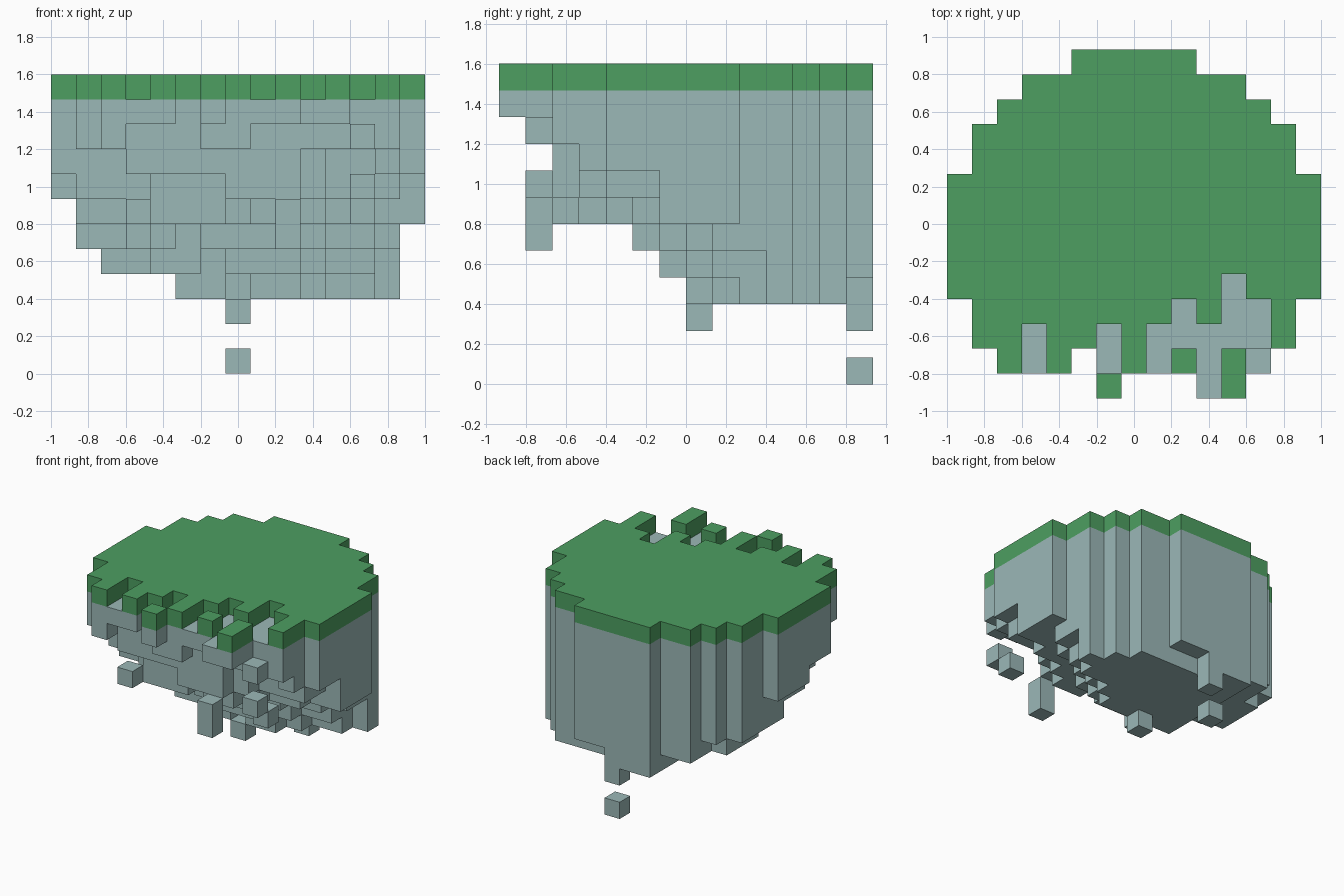
import bpy, bmesh

if "Cube" in bpy.data.objects:
    bpy.data.objects.remove(bpy.data.objects["Cube"])

C = 2 / 15                      # cube size; grid is 15 x 14 x 12 cells
GRASS = 11                      # top layer

# Island outline: first and last cell of each row, front to back
SPANS = [(6, 6), (2, 12), (1, 13), (1, 13)] + [(0, 14)] * 5 + \
        [(1, 13), (1, 13), (2, 12), (3, 11), (5, 9)]
# Lowest layer reached by each row and by each column
ROW = [10, 9, 7, 6, 6, 5, 4, 3, 3, 3, 3, 3, 3, 3]
COL = [7, 5, 4, 4, 4, 3, 3, 3, 3, 3, 3, 3, 3, 3, 6]
# Rows by which the slope is set back towards the sides
BACK = [2, 2, 2, 1, 0, 0, 0, 0, 0, 0, 1, 2, 2, 3, 2]
# Notches where the grass is missing
BARE = {(3, 1), (3, 2), (6, 1), (6, 2), (8, 1), (8, 2), (9, 2), (9, 3), (10, 0),
        (10, 1), (10, 2), (11, 2), (11, 3), (11, 4), (12, 1), (12, 2), (12, 3)}


def bottom(i, j):
    """Lowest layer of the rock at a column."""
    if j < 2:
        return 10 if j == 0 or i in (3, 4, 8, 9, 10, 11) else 9
    if i in (0, 14):
        return 8 if j < 6 else COL[i]
    low = max(min(9, ROW[max(0, j - BACK[i])]), COL[i])
    if j == 2 and 3 <= i <= 6:
        low = 8
    if (i, j) == (13, 3):
        low = 8
    if (i, j) in ((13, 4), (13, 5)):
        low = 7
    if (i, j) == (13, 9):
        low = 5
    if j == 13 and i > 7 or j == 12 and i < 5:
        low = 4
    if j == 11 and i == 2:
        low = 5
    if 3 <= j < 8 and 1 < i < 10 and (i * 7 + j * 5) % 4 == 0:
        low += 1                # ragged front underside
    return low


# Fill the columns
cells = set()
for j, (a, b) in enumerate(SPANS):
    columns = set(range(a, b + 1))
    if j == 0:
        columns |= {10, 11}
    if j == 1:
        columns.discard(5)
    for i in columns:
        top = GRASS - 1 if (i, j) in BARE else GRASS
        if (i, j) == (12, 1):
            top = 9
        cells |= {(i, j, k) for k in range(bottom(i, j), top + 1)}

# Hanging stones and loose cubes
cells |= {(7, 7, 2), (7, 13, 2), (7, 13, 0), (9, 1, 5), (9, 1, 6), (3, 2, 6),
          (12, 1, 7), (12, 2, 6), (9, 5, 5), (4, 5, 5)}


def build(name, part, color):
    """Mesh of the exposed cube faces of one part."""
    bm = bmesh.new()
    for c in part:
        for axis in range(3):
            for side in (0, 1):
                n = list(c)
                n[axis] += 2 * side - 1
                if tuple(n) in cells:
                    continue
                u, v = (axis + 1) % 3, (axis + 2) % 3
                quad = []
                for du, dv in ((0, 0), (1, 0), (1, 1), (0, 1)):
                    p = list(c)
                    p[axis] += side
                    p[u] += du
                    p[v] += dv
                    quad.append(bm.verts.new(((p[0] - 7.5) * C, (p[1] - 7) * C, p[2] * C)))
                bm.faces.new(quad if side else quad[::-1])
    bmesh.ops.remove_doubles(bm, verts=bm.verts, dist=0.001)
    mesh = bpy.data.meshes.new(name)
    bm.to_mesh(mesh)
    bm.free()
    mat = bpy.data.materials.new(name + " color")
    mat.diffuse_color = color
    mat.use_nodes = True
    mat.node_tree.nodes["Principled BSDF"].inputs["Base Color"].default_value = mat.diffuse_color
    mesh.materials.append(mat)
    bpy.context.collection.objects.link(bpy.data.objects.new(name, mesh))


build("grass", [c for c in cells if c[2] == GRASS], (0.075, 0.345, 0.12, 1))
build("rock", [c for c in cells if c[2] < GRASS], (0.33, 0.48, 0.475, 1))
